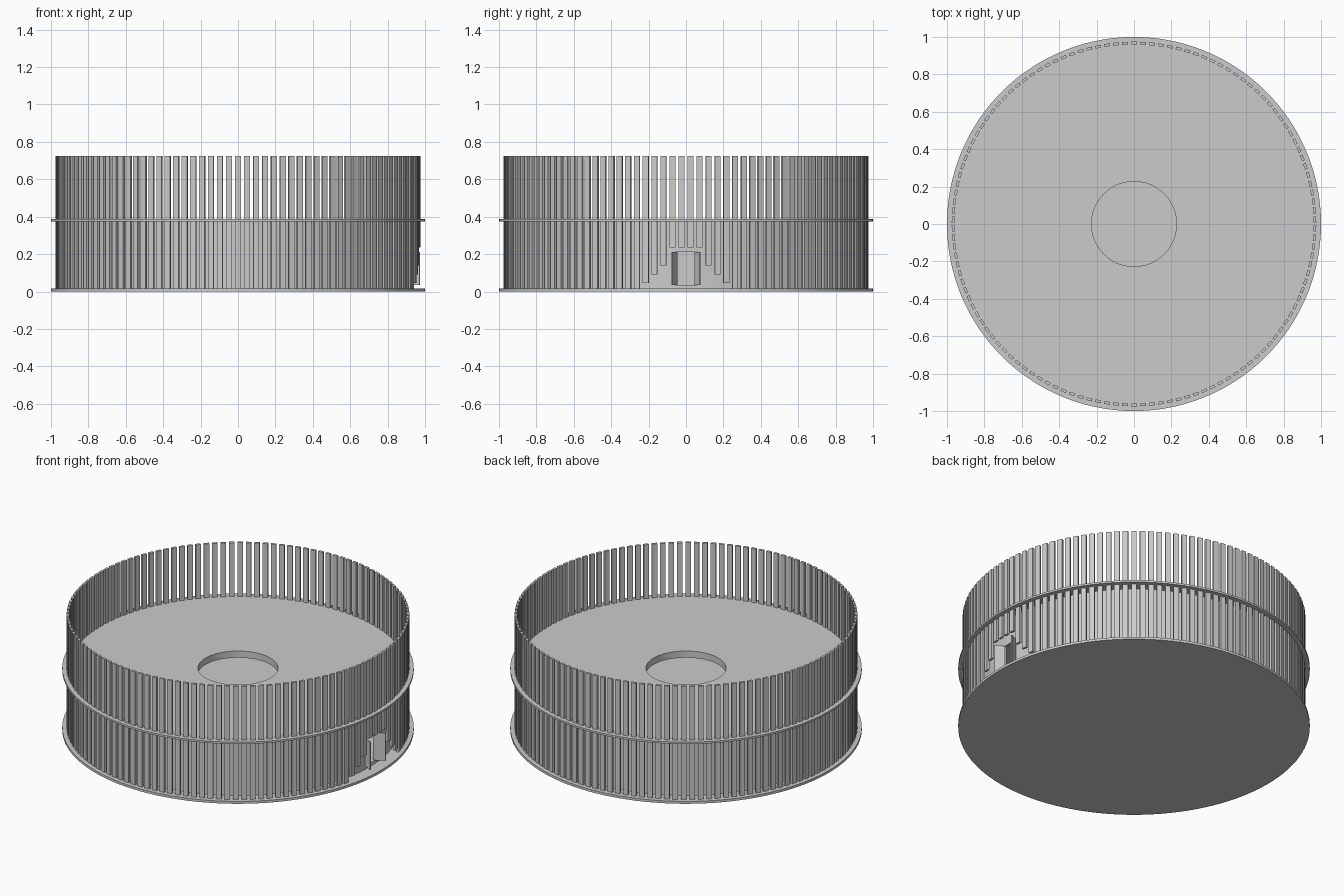
import bpy, bmesh, math
from mathutils import Matrix, Vector

if "Cube" in bpy.data.objects:
    bpy.data.objects.remove(bpy.data.objects["Cube"])

SEG = 126        # slats, and sides of the round parts
WALL_R = 0.92    # outer radius of the inner drum


def finish(name, bm, smooth=False):
    bmesh.ops.recalc_face_normals(bm, faces=bm.faces[:])
    mesh = bpy.data.meshes.new(name)
    bm.to_mesh(mesh)
    bm.free()
    ob = bpy.data.objects.new(name, mesh)
    bpy.context.collection.objects.link(ob)
    if smooth:
        bpy.ops.object.select_all(action='DESELECT')
        ob.select_set(True)
        bpy.context.view_layer.objects.active = ob
        bpy.ops.object.shade_smooth_by_angle(angle=math.radians(30))
    return ob


def lathe(name, profile, closed=False):
    """Spin an (r, z) profile round the z axis."""
    bm = bmesh.new()
    vs = [bm.verts.new((r, 0, z)) for r, z in profile]
    edges = [bm.edges.new(p) for p in zip(vs, vs[1:])]
    if closed:
        edges.append(bm.edges.new((vs[-1], vs[0])))
    bmesh.ops.spin(bm, geom=vs + edges, cent=(0, 0, 0), axis=(0, 0, 1),
                   angle=math.tau, steps=SEG)
    bmesh.ops.remove_doubles(bm, verts=bm.verts[:], dist=1e-5)
    return finish(name, bm, True)


def add_box(bm, size, centre, angle=0.0, pivot=(0, 0, 0)):
    """Box turned about the vertical through pivot, then moved to pivot."""
    m = (Matrix.Translation(pivot) @ Matrix.Rotation(angle, 4, 'Z')
         @ Matrix.Translation(centre) @ Matrix.Diagonal(Vector(size).to_4d()))
    bmesh.ops.create_cube(bm, size=1, matrix=m)


# Base disc and upper deck with a round skylight
lathe("base_disc", [(0, 0), (1, 0), (1, 0.015), (0, 0.015)])
lathe("roof_deck", [(0.227, 0.375), (1, 0.375), (1, 0.387), (0.227, 0.387)], True)

# Inner drum: floor, wall and ceiling with the skylight opening
drum = lathe("inner_drum", [(0, 0.015), (WALL_R, 0.015), (WALL_R, 0.375),
                            (0.227, 0.375), (0.227, 0.345), (0.905, 0.345),
                            (0.905, 0.035), (0, 0.035)])

# Doorway cut through the drum wall
bm = bmesh.new()
add_box(bm, (0.2, 0.1, 0.174), (0.92, 0, 0.123))
cutter = finish("doorway_cutter", bm)
cutter.hide_render = True
cutter.hide_viewport = True
cut = drum.modifiers.new("doorway", 'BOOLEAN')
cut.operation = 'DIFFERENCE'
cut.solver = 'EXACT'
cut.object = cutter

# Two open door leaves
bm = bmesh.new()
for side in (-1, 1):
    add_box(bm, (0.062, 0.006, 0.174), (0.031, 0, 0.123),
            side * math.radians(28), (0.918, side * 0.047, 0))
finish("door_leaves", bm)

# Ring of upright slats, stepped up over the doorway
steps = [0.235, 0.235, 0.14, 0.09, 0.045]
bm = bmesh.new()
for i in range(SEG):
    k = min(i, SEG - 1 - i)
    low = steps[k] if k < len(steps) else 0.015
    add_box(bm, (0.015, 0.031, 0.725 - low), (0.967, 0, (0.725 + low) / 2),
            (i + 0.5) * math.tau / SEG)
finish("slat_ring", bm)
